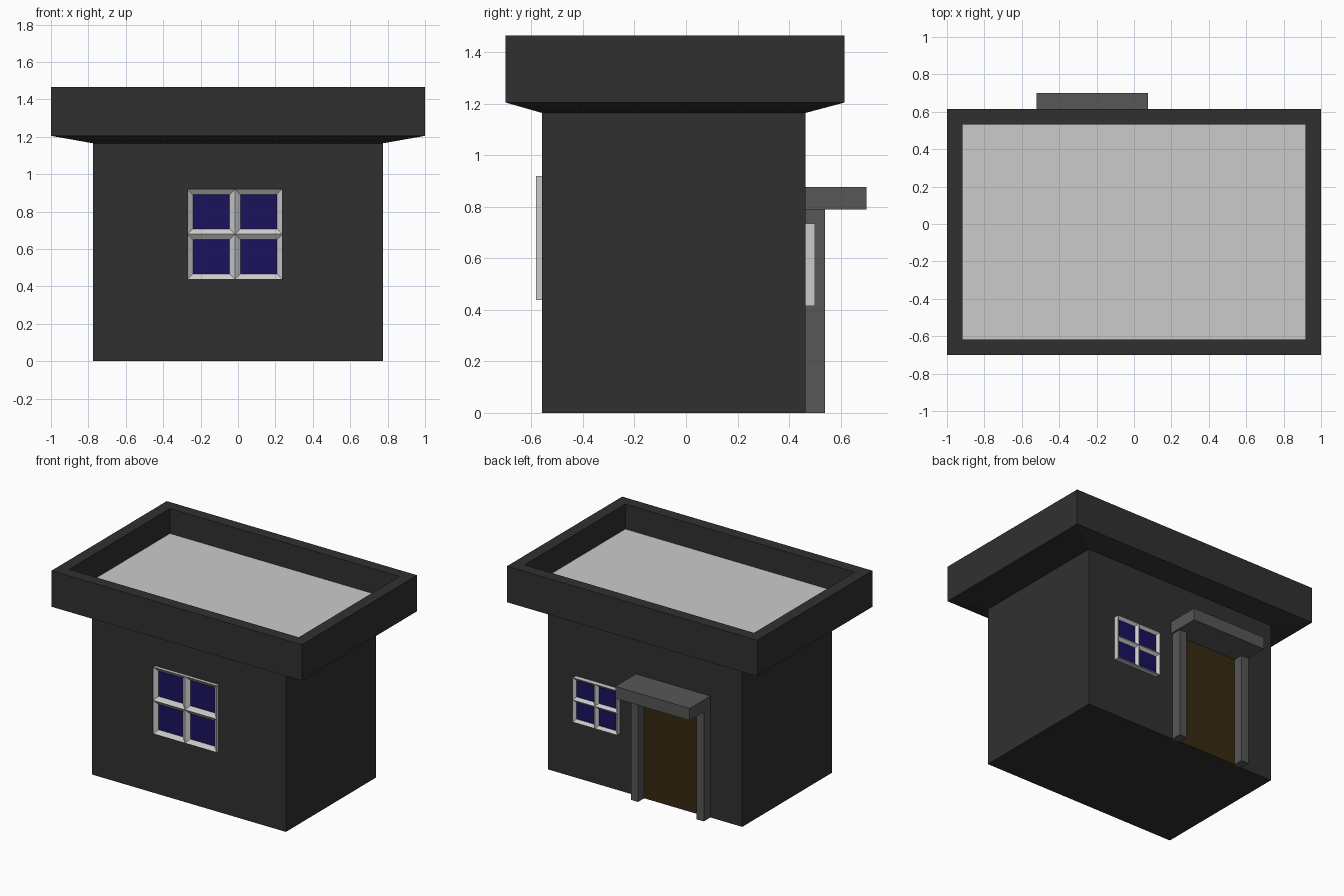
import bpy, bmesh

if "Cube" in bpy.data.objects:
    bpy.data.objects.remove(bpy.data.objects["Cube"])


def material(name, rgb):
    m = bpy.data.materials.new(name)
    m.diffuse_color = (*rgb, 1)
    m.use_nodes = True
    m.node_tree.nodes["Principled BSDF"].inputs["Base Color"].default_value = m.diffuse_color
    return m


DARK = material("dark_wall", (0.03, 0.03, 0.03))
STONE = material("dark_grey", (0.095, 0.095, 0.095))
GLASS = material("blue_glass", (0.01, 0.006, 0.11))
WOOD = material("brown_wood", (0.04, 0.022, 0.006))


def finish(name, bm, mat=None):
    mesh = bpy.data.meshes.new(name)
    bm.to_mesh(mesh)
    bm.free()
    if mat:
        mesh.materials.append(mat)
    obj = bpy.data.objects.new(name, mesh)
    bpy.context.collection.objects.link(obj)
    return obj


def ring(bm, x0, x1, y0, y1, z):
    return [bm.verts.new(p) for p in
            ((x0, y0, z), (x1, y0, z), (x1, y1, z), (x0, y1, z))]


def bridge(bm, a, b):
    for i in range(4):
        j = (i + 1) % 4
        bm.faces.new((a[i], a[j], b[j], b[i]))


def box(name, x0, x1, y0, y1, z0, z1, mat=None):
    bm = bmesh.new()
    a, b = ring(bm, x0, x1, y0, y1, z0), ring(bm, x0, x1, y0, y1, z1)
    bridge(bm, a, b)
    bm.faces.new(a[::-1])
    bm.faces.new(b)
    return finish(name, bm, mat)


# Walls, flared eaves and parapet as one stacked-ring shell
bm = bmesh.new()
profile = [(-0.775, 0.775, -0.56, 0.465, 0.0),
           (-0.775, 0.775, -0.56, 0.465, 1.165),
           (-1.0, 1.0, -0.70, 0.615, 1.205),
           (-1.0, 1.0, -0.70, 0.615, 1.465),
           (-0.917, 0.917, -0.617, 0.533, 1.465),
           (-0.917, 0.917, -0.617, 0.533, 1.285)]
rings = [ring(bm, *p) for p in profile]
bm.faces.new(rings[0][::-1])
for a, b in zip(rings, rings[1:]):
    bridge(bm, a, b)
finish("walls_and_parapet", bm, DARK)

# Flat roof deck inside the parapet
bm = bmesh.new()
bm.faces.new(ring(bm, *profile[-1]))
finish("roof_deck", bm)


# Four-pane window: frame slopes from a sharp front edge down to the glass
def window(name, x0, x1, z0, z1, wall, side, out, glass, inset):
    frame, panes = bmesh.new(), bmesh.new()

    def rect(bm, a0, a1, c0, c1, d):
        y = wall + side * d
        return [bm.verts.new((x, y, z)) for x, z in
                ((a0, c0), (a1, c0), (a1, c1), (a0, c1))]

    bridge(frame, rect(frame, x0, x1, z0, z1, 0), rect(frame, x0, x1, z0, z1, out))
    w, h = (x1 - x0) / 2, (z1 - z0) / 2
    for i in range(2):
        for j in range(2):
            a, c = x0 + i * w, z0 + j * h
            inner = (a + inset, a + w - inset, c + inset, c + h - inset, glass)
            bridge(frame, rect(frame, a, a + w, c, c + h, out), rect(frame, *inner))
            panes.faces.new(rect(panes, *inner))
    for bm in (frame, panes):
        if side > 0:
            bmesh.ops.reverse_faces(bm, faces=bm.faces[:])
    finish(name + "_frame", frame)
    finish(name + "_panes", panes, GLASS)


window("front_window", -0.27, 0.237, 0.438, 0.92, -0.56, -1, 0.023, 0.002, 0.029)
window("back_window", 0.20, 0.555, 0.415, 0.735, 0.465, 1, 0.036, 0.018, 0.02)

# Back doorway: door, two posts and canopy
box("door", -0.47, 0.01, 0.45, 0.47, 0, 0.79, WOOD)
for name, x in (("left_post", 0.005), ("right_post", -0.52)):
    box(name, x, x + 0.058, 0.46, 0.54, 0, 0.79, STONE)
box("door_canopy", -0.52, 0.075, 0.46, 0.70, 0.79, 0.877, STONE)
